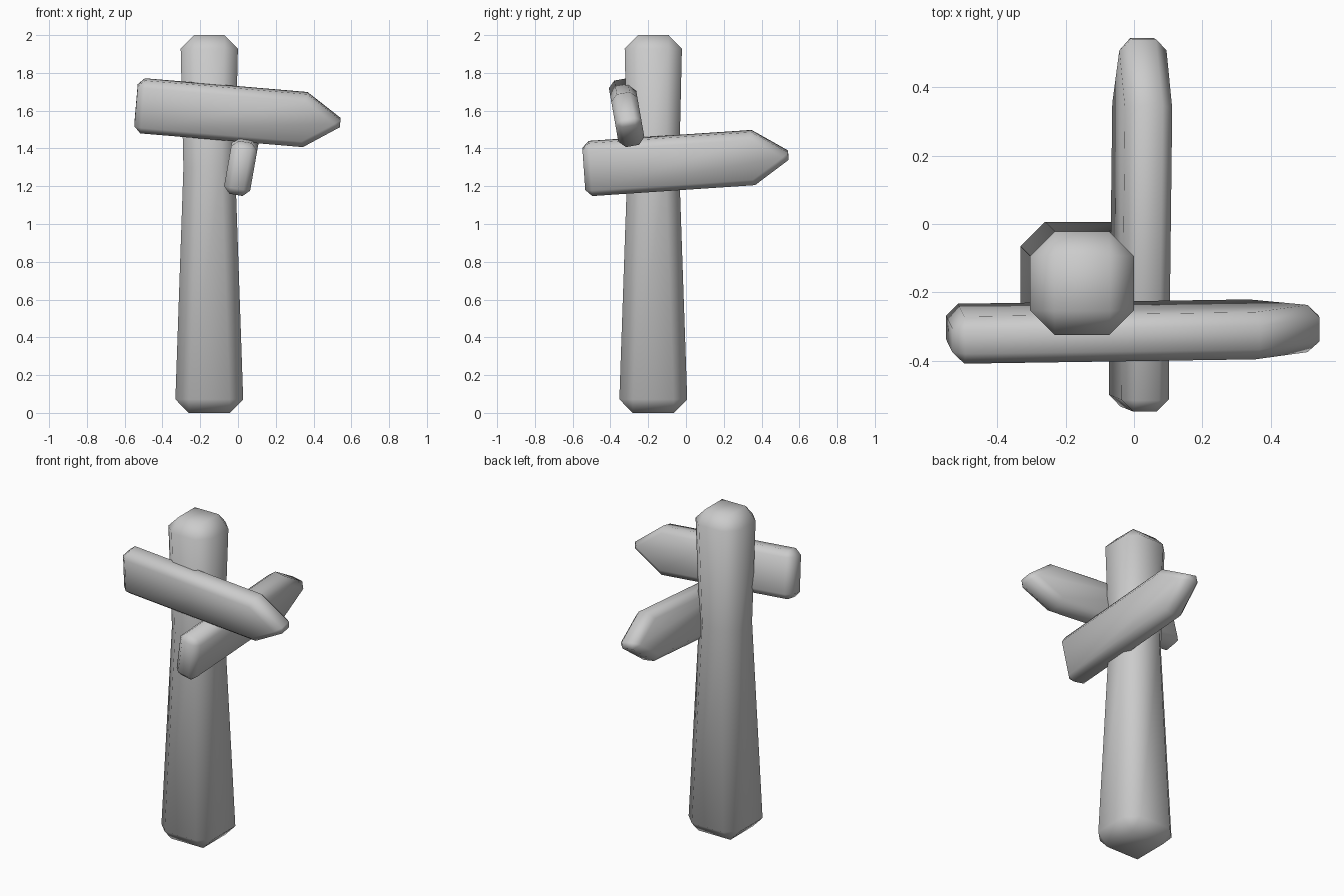
import bpy, bmesh
from math import radians
from mathutils import Matrix, Vector

if "Cube" in bpy.data.objects:
    bpy.data.objects.remove(bpy.data.objects["Cube"])


def loft(name, rings, bevel, matrix):
    """Join closed rings into a capped solid, chamfer its sharp edges, shade smooth."""
    bm = bmesh.new()
    loops = [[bm.verts.new(p) for p in ring] for ring in rings]
    n = len(loops[0])
    for a, b in zip(loops, loops[1:]):
        for i in range(n):
            j = (i + 1) % n
            bm.faces.new((a[i], a[j], b[j], b[i]))
    bm.faces.new(loops[0][::-1])
    bm.faces.new(loops[-1])
    bmesh.ops.recalc_face_normals(bm, faces=bm.faces[:])
    sharp = [e for e in bm.edges if e.calc_face_angle() > radians(42)]
    bmesh.ops.bevel(bm, geom=sharp, offset=bevel, segments=1,
                    profile=0.5, affect='EDGES')
    bmesh.ops.recalc_face_normals(bm, faces=bm.faces[:])
    for f in bm.faces:
        f.smooth = True
    mesh = bpy.data.meshes.new(name)
    bm.to_mesh(mesh)
    bm.free()
    obj = bpy.data.objects.new(name, mesh)
    obj.matrix_world = matrix
    bpy.context.collection.objects.link(obj)
    return obj


def square(r, z):
    return [Vector((x * r, y * r, z)) for x, y in ((-1, -1), (1, -1), (1, 1), (-1, 1))]


def sign(name, location, heading, tilt, lean=10):
    """Pointed board along local x, tilted in its plane, leaning out, then turned."""
    h, t = 0.1425, 0.07
    outline = [(-0.542, -h), (0.357, -h), (0.572, 0), (0.357, h), (-0.542, h)]
    rings = [[Vector((x, y, z)) for x, z in outline] for y in (-t, t)]
    m = (Matrix.Translation(location)
         @ Matrix.Rotation(radians(heading), 4, 'Z')
         @ Matrix.Rotation(radians(lean), 4, 'X')
         @ Matrix.Rotation(radians(tilt), 4, 'Y'))
    return loft(name, rings, 0.035, m)


# Post: square, narrowing to a waist and flaring slightly at the top
post_rings = [square(0.182, 0), square(0.137, 1.3), square(0.153, 2.0)]
loft("post", post_rings, 0.072, Matrix.Translation((-0.152, -0.173, 0)))

# Direction boards: one on the front, one on the right side
sign("front_sign", (0, -0.313, 1.583), 0, 4.9)
sign("side_sign", (0.02, 0, 1.328), 90, -3.9)
